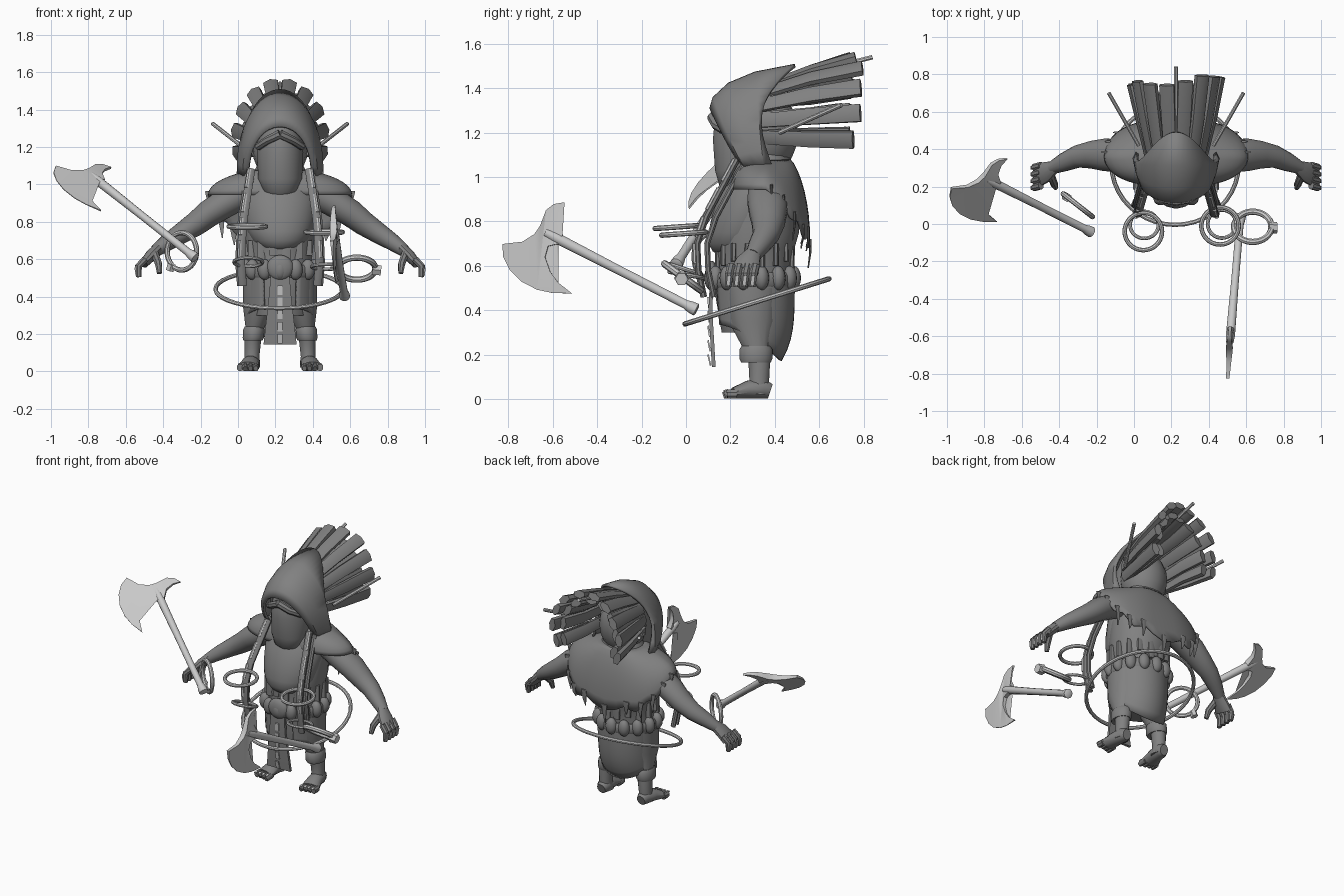
import bpy, bmesh, math, random
from math import sin, cos, pi, radians
from mathutils import Vector

random.seed(4)
if "Cube" in bpy.data.objects:
    bpy.data.objects.remove(bpy.data.objects["Cube"])

CX = 0.225  # the figure stands beside the world centre
Y, Z = Vector((0, 1, 0)), Vector((0, 0, 1))
parts = []


def material(name, v):
    m = bpy.data.materials.new(name)
    m.use_nodes = True
    m.diffuse_color = (v, v, v, 1)
    m.node_tree.nodes["Principled BSDF"].inputs["Base Color"].default_value = (v, v, v, 1)
    return m


DARK, LIGHT = material("dark grey", 0.22), material("light grey", 0.58)


def finish(name, bm, mat, mirror=False, solid=0, offset=CX):
    bmesh.ops.recalc_face_normals(bm, faces=bm.faces)
    mesh = bpy.data.meshes.new(name)
    bm.to_mesh(mesh)
    bm.free()
    ob = bpy.data.objects.new(name, mesh)
    ob.location.x = offset
    mesh.materials.append(mat)
    bpy.context.collection.objects.link(ob)
    if solid:
        ob.modifiers.new("thickness", "SOLIDIFY").thickness = solid
    if mirror:
        ob.modifiers.new("mirror", "MIRROR")
    parts.append(ob)


def sweep(name, path, mat=DARK, n=16, ref=Y, axis=None, mirror=False, offset=CX):
    """Skin elliptical rings along a path of (x, y, z, radius, radius)."""
    bm, rings = bmesh.new(), []
    pts = [Vector(p[:3]) for p in path]
    for i, p in enumerate(path):
        t = axis or (pts[min(i + 1, len(pts) - 1)] - pts[max(i - 1, 0)]).normalized()
        side = ref.cross(t).normalized()
        up = t.cross(side)
        ring = []
        for k in range(n):
            a = 2 * pi * (k + 0.5) / n
            ring.append(bm.verts.new(pts[i] + side * cos(a) * p[3] + up * sin(a) * p[-1]))
        rings.append(ring)
    for a, b in zip(rings, rings[1:]):
        for k in range(n):
            bm.faces.new((a[k], a[(k + 1) % n], b[(k + 1) % n], b[k]))
    bm.faces.new(rings[0])
    bm.faces.new(rings[-1])
    finish(name, bm, mat, mirror, offset=offset)


def sheet(name, fn, nu, nv, solid=0.012):
    """Skin a surface given by fn(u, v)."""
    bm = bmesh.new()
    g = [[bm.verts.new(fn(i / nu, j / nv)) for j in range(nv + 1)] for i in range(nu + 1)]
    for i in range(nu):
        for j in range(nv):
            bm.faces.new((g[i][j], g[i + 1][j], g[i + 1][j + 1], g[i][j + 1]))
    bmesh.ops.remove_doubles(bm, verts=bm.verts, dist=0.0005)
    finish(name, bm, DARK, solid=solid)


def ball(name, centre, size):
    bm = bmesh.new()
    bmesh.ops.create_uvsphere(bm, u_segments=16, v_segments=10, radius=1)
    for v in bm.verts:
        v.co = Vector(centre) + Vector([a * b for a, b in zip(v.co, size)])
    finish(name, bm, DARK)


def hoop(name, centre, radius, tube, rot):
    bpy.ops.mesh.primitive_torus_add(location=centre, major_radius=radius, minor_radius=tube,
                                     major_segments=40, minor_segments=8,
                                     rotation=[radians(r) for r in rot])
    ob = bpy.context.object
    ob.name = name
    ob.data.materials.append(LIGHT)
    parts.append(ob)


# Torso with rounded chest, head mask and skull
sweep("torso", [(0, .31, .30, .16, .15), (0, .30, .50, .185, .175), (0, .31, .60, .175, .165),
                (0, .31, .68, .185, .18), (0, .32, .75, .195, .19), (0, .33, .85, .2, .18),
                (0, .35, .95, .2, .16), (0, .36, 1.05, .15, .12), (0, .36, 1.15, .1, .1)],
      n=28, axis=Z)
sweep("chest_bib", [(0, .21, .645, .06, .06), (0, .22, .665, .11, .1), (0, .235, .70, .15, .135),
                    (0, .25, .75, .175, .15), (0, .27, .82, .19, .155), (0, .30, .92, .2, .155),
                    (0, .33, 1.0, .18, .13), (0, .35, 1.07, .13, .1)], n=28, axis=Z)
sweep("face_mask", [(0, .21, .93, .04, .03), (0, .22, .96, .09, .07), (0, .24, 1.03, .118, .11),
                    (0, .27, 1.17, .125, .15), (0, .29, 1.28, .12, .16), (0, .31, 1.38, .09, .12)],
      n=24, axis=Z)
sweep("brow_ridge", [(.12, .19, 1.2, .02), (.07, .135, 1.235, .022), (0, .12, 1.27, .025)],
      n=8, ref=Z, mirror=True)
ball("skull", (0, .36, 1.2), (.15, .145, .19))

# Hood: arches from the brow rim back to the crown rim
arches = [(.17, .25, 1.05, .105, 1.31), (.2, .265, 1.045, .12, 1.36), (.22, .31, 1.05, .19, 1.425),
          (.232, .35, 1.055, .31, 1.475), (.215, .385, 1.06, .49, 1.51)]


def hood(u, v):
    k = round(u * (len(arches) - 1))
    half, yb, zb, yt, zt = arches[k]
    a = (v - 0.5) * pi
    c = max(cos(a), 0)
    if k < 4:
        y = yb + (yt - yb) * c ** 0.7
    else:
        y = yb + (yt - yb) * c * c - 0.25 * c * (1 - c)
    return half * sin(a), y, zb + (zt - zb) * c ** 0.85


sheet("hood", hood, len(arches) - 1, 28, 0.016)

# Feather crest fanning backwards: separate outer quills over a shorter inner layer
for layer, count in enumerate((10, 9)):
    for i in range(count):
        a = radians(-106 + 212 * i / (count - 1))
        radial = Vector((sin(a), 0, cos(a)))
        grow = 1 - 0.2 * layer
        tip = 0.77 + random.uniform(-0.03, 0.03) - 0.05 * layer
        sweep("crest_feather", [(.15 * sin(a), .34, 1.23 + .18 * cos(a), .035, .015),
                                (.2 * grow * sin(a), .56, 1.24 + .25 * grow * cos(a), .042, .02),
                                (.24 * grow * sin(a), tip, 1.25 + .295 * grow * cos(a), .046, .026)],
              n=6, ref=radial)
sweep("side_stick", [(.2, .42, 1.2, .011), (.36, .70, 1.325, .011)], LIGHT, 8, Z, mirror=True)
sweep("centre_stick", [(0, .45, 1.44, .011), (0, .84, 1.54, .011)], LIGHT, 8, Z)


# Shoulder cape with ragged hem, long at the back
def cape(u, v):
    a = 2 * pi * u
    c, s, f = cos(a), sin(a), sin(v * pi / 2)
    x = math.copysign(abs(c) ** 0.7, c) * (.12 + .265 * f)
    drop = .135 + .24 * max(0, s) ** 1.3 + .025 * max(0, s) * v ** 6 * sin(26 * pi * u)
    depth = (.11 + .09 * f) if s > 0 else (.09 + .07 * f)
    return x, .36 + s * depth, 1.08 - drop * v ** 1.4


sheet("shoulder_cape", cape, 52, 8)
for i in range(11):
    x, y, z = cape(0.02 + 0.46 * i / 10, 1)
    sweep("cape_tatter", [(x, y, z + .04, .022, .006), (x * .98, y, z - .02, .015, .005),
                          (x * .97, y - .01, z - .05 - .02 * (i % 3), .003, .003)], n=6)

# Arms, palms, fingers, thumbs and pale finger plates
sweep("arm", [(.2, .36, .95, .08), (.3, .365, .895, .078, .09), (.38, .37, .845, .074, .088),
              (.45, .37, .79, .066, .075), (.53, .36, .737, .056, .06), (.6, .33, .692, .046, .05),
              (.665, .3, .645, .034)], mirror=True)
sweep("palm", [(.65, .305, .66, .03, .035), (.69, .28, .62, .032, .055),
               (.73, .265, .575, .024, .064)], n=12, mirror=True)
for i in range(4):
    y = .205 + .036 * i
    sweep("finger", [(.722, y, .6, .02), (.757, y - .01, .562, .02), (.755, y - .015, .505, .015)],
          n=8, mirror=True)
    sweep("finger_plate", [(.775, y - .011, .555, .005, .012), (.77, y - .015, .515, .005, .011)],
          LIGHT, 4, mirror=True)
sweep("thumb", [(.67, .26, .63, .022), (.65, .21, .575, .02), (.645, .195, .525, .014)],
      n=8, mirror=True)

# Legs, cuffs and bare feet
sweep("leg", [(.1, .3, .5, .1, .13), (.115, .3, .35, .085, .11), (.135, .315, .23, .05, .06),
              (.145, .33, .17, .045, .05), (.15, .33, .08, .04, .045), (.15, .325, .02, .045, .05)],
      axis=Z, mirror=True)
sweep("ankle_cuff", [(.145, .315, .165, .052, .068), (.143, .315, .18, .058, .075),
                     (.14, .315, .225, .058, .075), (.14, .315, .24, .05, .065)], axis=Z, mirror=True)
sweep("foot", [(.15, .38, .035, .03, .035), (.15, .35, .045, .045, .045), (.16, .28, .042, .048, .042),
               (.172, .215, .026, .06, .026)], n=12, ref=Z, mirror=True)
for i in range(4):
    x = .13 + .028 * i
    sweep("toe", [(x, .23, .022, .018, .022), (x, .185, .022, .018, .022),
                  (x, .167 + .006 * i, .016, .012, .016)], n=8, ref=Z, mirror=True)
    sweep("toenail", [(x, .19, .043, .011, .004), (x, .17, .037, .011, .004)], LIGHT, 4, Z, mirror=True)


# Wrap skirt, open at the front, longest and tucked in at the back
def skirt(u, v):
    s, c = sin(radians(-62 + 304 * u)), cos(radians(-62 + 304 * u))
    hem = .335 - .165 * ((s + 0.9) / 1.9) ** 1.4
    return c * (.195 - .01 * v), .3 + s * (.19 - (.06 * v ** 4 if s > 0 else .02 * v)), .55 + (hem - .55) * v


sheet("wrap_skirt", skirt, 36, 8)

# Belt, pouches, buckle and hanging thongs
sweep("belt", [(0, .3, .5, .19, .185), (0, .3, .515, .2, .195), (0, .3, .555, .2, .195), (0, .3, .57, .19, .185)],
      n=32, axis=Z)
for i in range(14):
    a = 2 * pi * (i + 0.5) / 14
    ball("belt_pouch", (.19 * cos(a), .3 + .185 * sin(a), .545), (.038, .033, .055))
ball("belt_buckle", (0, .115, .555), (.072, .03, .068))
for i in range(16):
    a = 2 * pi * (i + 0.5) / 16
    x, y, low = .175 * cos(a), .31 + .17 * sin(a), .58 + .02 * (i % 3)
    sweep("waist_thong", [(x, y, .7, .03, .014), (x * 1.04, y, low, .024, .012)], n=6)

# Loincloth with a dashed centre stripe
sweep("loincloth", [(0, .115, .52, .07, .012), (0, .11, .4, .085, .012), (0, .125, .145, .125, .012)], n=4)
for i in range(5):
    z = .46 - .065 * i
    sweep("loincloth_stripe", [(0, .099, z, .018, .005), (0, .103 + .002 * i, z - .05, .018, .005)], LIGHT, 4)

# Braids falling from the hood, with pale beads beside them
braid = [(.155, .23, 1.08), (.175, .16, .95), (.195, .09, .82), (.205, .05, .7), (.21, .055, .58), (.2, .08, .46)]
sweep("braid", [(*p, .024, .016) for p in braid], n=8, mirror=True)
sweep("rear_braid", [(x + .015, y + .045, z, .016, .014) for x, y, z in braid], n=8, mirror=True)
for p, q in zip(braid[:4], braid[1:]):
    start, end = Vector(p) + Vector((.01, -.014, 0)), Vector(p).lerp(Vector(q), 0.75) + Vector((.01, -.014, 0))
    sweep("braid_bead_strip", [(*start, .011, .009), (*end, .011, .009)], LIGHT, 6, mirror=True)

# Loose hoops and bracelets
hoop("waist_hoop", (.22, .32, .44), .34, .012, (17.4, 0, 0))
hoop("right_large_ring", (.05, -.04, .775), .1, .012, (4, 0, 0))
hoop("right_small_ring", (.055, -.005, .585), .076, .01, (-18, 0, 0))
hoop("left_large_ring", (.46, -.01, .745), .1, .012, (4, 0, 0))
hoop("left_small_ring", (.47, 0, .56), .076, .01, (-10, 0, 0))
hoop("left_bracelet", (.635, -.015, .55), .1, .017, (-36, 0, 0))
hoop("right_bracelet", (-.3, .1, .642), .1, .014, (90, 0, -38))
sweep("left_bracelet_stone", [(.72, -.02, .545, .034, .034), (.765, -.02, .54, .03, .03)], LIGHT, 6, offset=0)
sweep("right_bracelet_stone", [(-.355, .14, .575, .024), (-.365, .147, .54, .024)], LIGHT, 6, offset=0)

# Two axes: a flared shaft and a thin crescent blade with a back spike
outline = [(.02, -.16), (.06, -.13), (.078, -.09), (.069, -.015), (.075, .03), (.108, .085), (.183, .135),
           (.155, .185), (.1, .225), (.03, .247), (-.05, .247), (-.12, .228), (-.197, .19),
           (-.12, .175), (-.066, .148), (-.015, .1), (-.005, .05), (-.04, .02), (-.04, -.025),
           (.008, -.06), (.025, -.11)]


def axe(name, butt, along, across):
    butt, u = Vector(butt), Vector(along).normalized()
    v = (Vector(across) - u * u.dot(Vector(across))).normalized()
    w = u.cross(v)
    shaft = [(0, .02), (.005, .03), (.035, .027), (.06, .021), (.4, .021), (.72, .025), (.77, .02)]
    sweep(name + "_shaft", [(*(butt + u * d), r) for d, r in shaft], LIGHT, 12, ref=w, offset=0)
    head, bm = butt + u * .735, bmesh.new()
    sides = []
    for sign in (1, -1):
        sides.append([bm.verts.new(head + u * a + v * b + w * sign * .02 * max(.1, 1 - abs(b) / .24))
                      for a, b in outline])
        bm.faces.new(sides[-1])
    for i in range(len(outline)):
        bm.faces.new((sides[0][i - 1], sides[0][i], sides[1][i], sides[1][i - 1]))
    bmesh.ops.triangulate(bm, faces=[f for f in bm.faces if len(f.verts) > 4])
    finish(name + "_blade", bm, LIGHT, offset=0)


axe("right_axe", (-.225, -.045, .605), (-.575, .29, .455), (-.57, -.72, -.3))
axe("left_axe", (.57, .05, .4), (-.075, -.89, .457), (0, -.457, -.89))

# Smooth shading with crisp edges
bpy.ops.object.select_all(action="DESELECT")
for ob in parts:
    ob.select_set(True)
bpy.context.view_layer.objects.active = parts[0]
bpy.ops.object.shade_smooth_by_angle(angle=radians(38))
